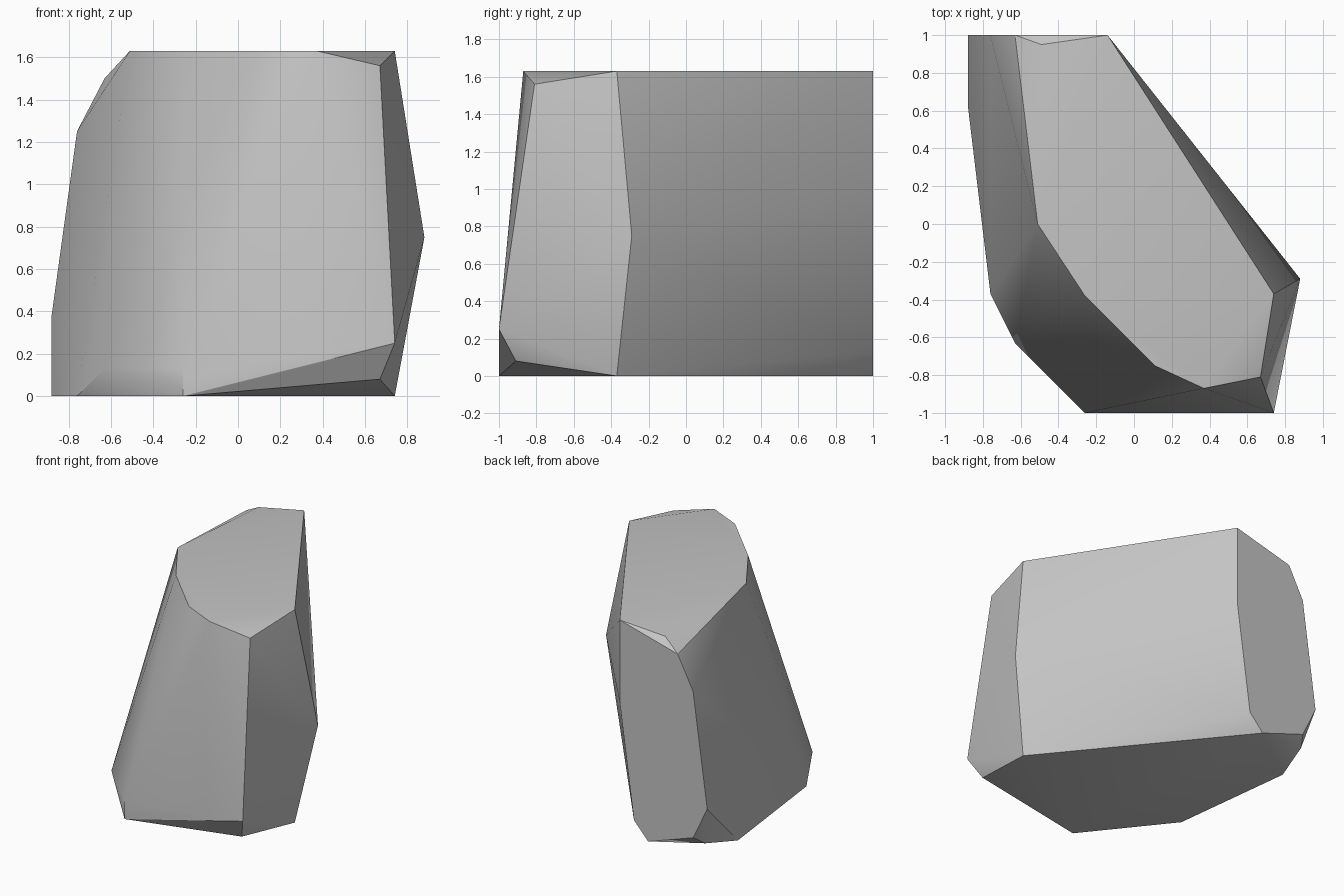
import bpy
import bmesh
import math

cube = bpy.data.objects.get("Cube")
if cube:
    bpy.data.objects.remove(cube, do_unlink=True)

TOP = 1.63

# Plain grey stone
stone = bpy.data.materials.new("grey_stone")
stone.use_nodes = True
grey = (0.55, 0.55, 0.55, 1)
stone.diffuse_color = grey
bsdf = stone.node_tree.nodes["Principled BSDF"]
bsdf.inputs["Base Color"].default_value = grey
bsdf.inputs["Roughness"].default_value = 0.9

# Flat top outline
crown = [(x, y, TOP) for x, y in (
    (-0.14, 1), (-0.51, 0), (-0.26, -0.38),
    (0.11, -0.75), (0.37, -0.87), (0.74, -0.37))]

# Flat underside outline
base = [(x, y, 0) for x, y in (
    (0.74, -0.37), (-0.26, -1), (-0.76, -0.37),
    (-0.88, 0.63), (-0.38, 1))]

# Upright back face outline
back = [(x, 1, z) for x, z in (
    (-0.63, 1.5), (-0.76, 1.25), (-0.88, 0.38), (-0.76, 0.13),
    (-0.26, 0.13), (-0.14, 1.0))]

# Chipped corners of the flanks, rim and foot
chips = [(0.67, -0.81, 1.56), (0.88, -0.29, 0.75), (0.74, -1, 0.25),
         (0.67, -0.91, 0.08), (-0.26, -1, 0.13), (-0.63, -0.63, 0.13),
         (-0.49, 0.95, 1.58), (-0.81, 0.92, 0.07)]

# Rock body: hull around the corners
bm = bmesh.new()
for corner in crown + base + back + chips:
    bm.verts.new(corner)
hull = bmesh.ops.convex_hull(bm, input=bm.verts[:])
spare = {v for v in hull["geom_interior"] + hull["geom_unused"]
         if isinstance(v, bmesh.types.BMVert)}
bmesh.ops.delete(bm, geom=list(spare), context="VERTS")
bmesh.ops.recalc_face_normals(bm, faces=bm.faces[:])

mesh = bpy.data.meshes.new("rock")
bm.to_mesh(mesh)
bm.free()
mesh.materials.append(stone)
rock = bpy.data.objects.new("rock", mesh)
bpy.context.collection.objects.link(rock)

# Soft facets with crisp main ridges
bpy.ops.object.select_all(action="DESELECT")
rock.select_set(True)
bpy.context.view_layer.objects.active = rock
bpy.ops.object.shade_smooth_by_angle(angle=math.radians(30))
